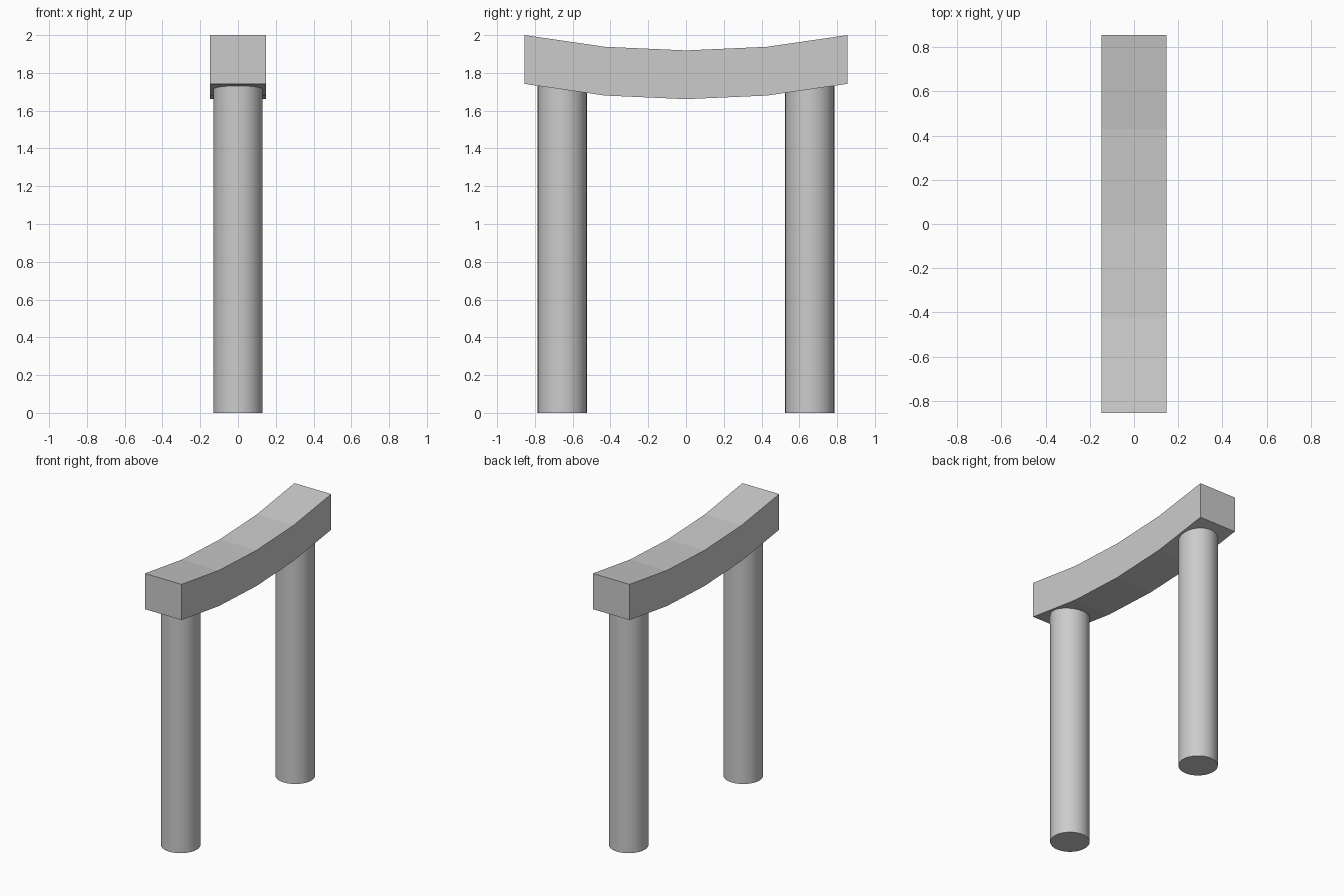
import bpy, bmesh, math

if "Cube" in bpy.data.objects:
    bpy.data.objects.remove(bpy.data.objects["Cube"])

HALF_WIDTH = 0.147
BEAM_HEIGHT = 0.258

# Sagging lintel: side profile in the YZ plane, extruded across X
top = [(-0.855, 2.0), (-0.428, 1.938), (0, 1.919), (0.428, 1.938), (0.855, 2.0)]
profile = top + [(y, z - BEAM_HEIGHT) for y, z in reversed(top)]
n = len(top)

bm = bmesh.new()
left, right = [[bm.verts.new((x, y, z)) for y, z in profile]
               for x in (-HALF_WIDTH, HALF_WIDTH)]
count = len(profile)
for i in range(count):
    j = (i + 1) % count
    bm.faces.new((left[i], left[j], right[j], right[i]))
for side in (left, right):
    for i in range(n - 1):
        bm.faces.new((side[i], side[i + 1], side[count - 2 - i], side[count - 1 - i]))
bmesh.ops.recalc_face_normals(bm, faces=bm.faces)
mesh = bpy.data.meshes.new("lintel")
bm.to_mesh(mesh)
bm.free()
lintel = bpy.data.objects.new("lintel", mesh)
bpy.context.collection.objects.link(lintel)

# Two round posts, tops sunk into the lintel
POST_HEIGHT = 1.74
for name, y in (("front_post", -0.655), ("back_post", 0.655)):
    bpy.ops.mesh.primitive_cylinder_add(vertices=32, radius=0.13, depth=POST_HEIGHT,
                                        location=(0, y, POST_HEIGHT / 2))
    post = bpy.context.object
    post.name = name
    bpy.ops.object.shade_smooth_by_angle(angle=math.radians(30))
